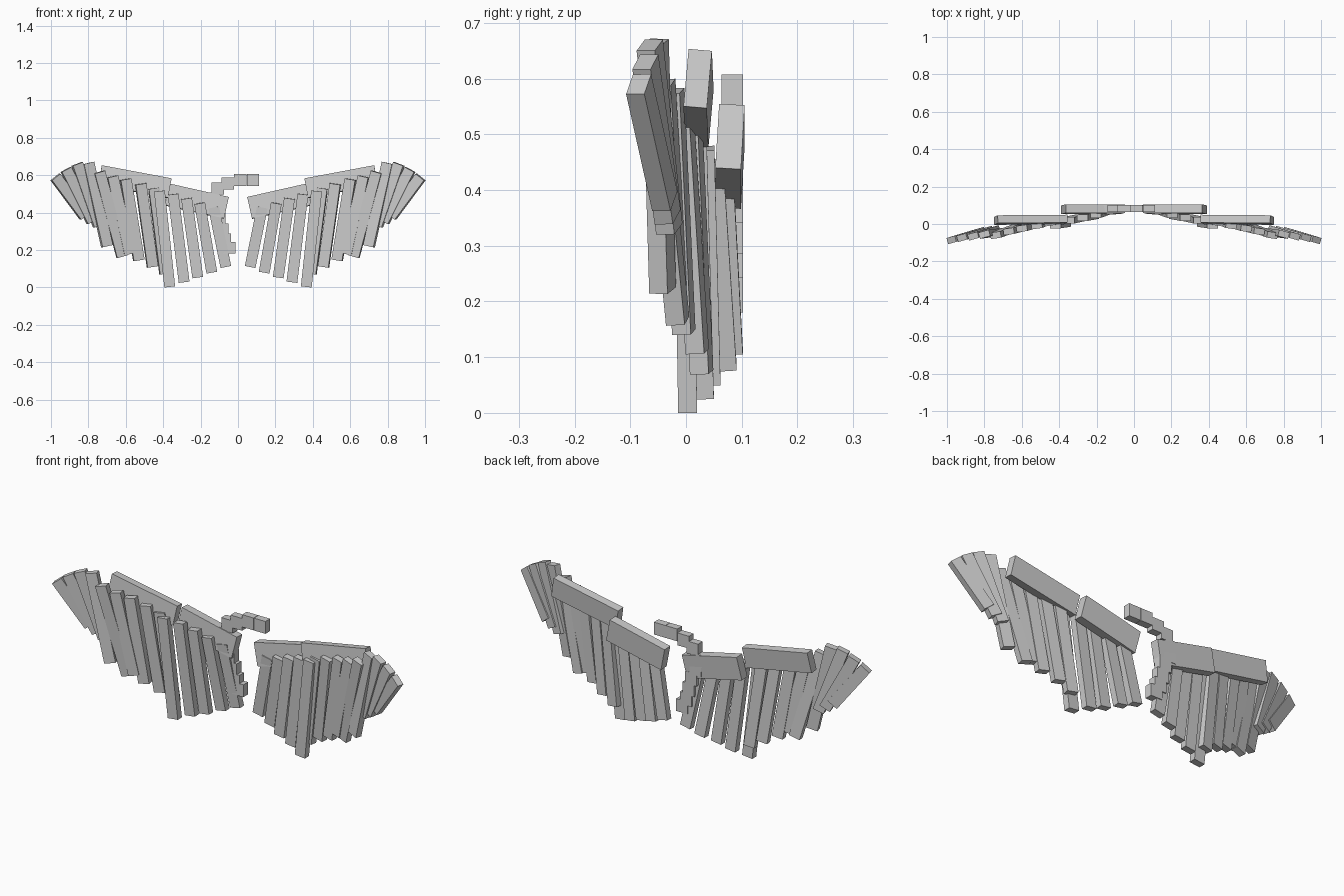
import bpy, bmesh
from mathutils import Vector, Matrix

if "Cube" in bpy.data.objects:
    bpy.data.objects.remove(bpy.data.objects["Cube"], do_unlink=True)

grey = bpy.data.materials.new("plain grey")
grey.use_nodes = True
colour = (0.6, 0.6, 0.6, 1)
grey.diffuse_color = colour
grey.node_tree.nodes["Principled BSDF"].inputs["Base Color"].default_value = colour


def beam(name, start, end, width, thick, facing=(0, 1, 0)):
    """Box running from start to end, its flat side turned towards facing."""
    start, end = Vector(start), Vector(end)
    axis = (end - start).normalized()
    side = Vector(facing).cross(axis).normalized()
    flat = axis.cross(side)
    turn = Matrix((side, flat, axis)).transposed().to_4x4()
    size = Matrix.Diagonal((width, thick, (end - start).length, 1))
    bm = bmesh.new()
    bmesh.ops.create_cube(bm, size=1, matrix=Matrix.Translation((start + end) / 2) @ turn @ size)
    mesh = bpy.data.meshes.new(name)
    bm.to_mesh(mesh)
    bm.free()
    mesh.materials.append(grey)
    bpy.context.collection.objects.link(bpy.data.objects.new(name, mesh))


def both_sides(name, start, end, width, thick, facing=(0, 1, 0)):
    for label, s in (("left", 1), ("right", -1)):
        flip = lambda p: (p[0] * s, p[1], p[2])
        beam(f"{label}_{name}", flip(start), flip(end), width, thick, flip(facing))


# Wing arms
both_sides("inner_arm", (0.062, 0.079, 0.425), (0.377, 0.079, 0.496), 0.118, 0.046, (0, 1, -0.06))
both_sides("outer_arm", (0.365, 0.024, 0.53), (0.738, 0.021, 0.6), 0.105, 0.042, (0, 1, -0.09))

# Feathers: quill tip at the bottom, root at the top
inner = [
    ((0.365, 0.003, 0.003), (0.42, -0.006, 0.515)),
    ((0.288, 0.033, 0.028), (0.347, 0.02, 0.498)),
    ((0.215, 0.045, 0.053), (0.275, 0.034, 0.475)),
    ((0.14, 0.074, 0.08), (0.205, 0.05, 0.45)),
    ((0.065, 0.085, 0.11), (0.13, 0.068, 0.428)),
]
middle = [
    ((0.39, 0.028, 0.073), (0.45, 0.008, 0.53)),
    ((0.457, 0.02, 0.11), (0.52, -0.008, 0.553)),
    ((0.53, -0.004, 0.145), (0.6, -0.024, 0.578)),
    ((0.58, -0.016, 0.178), (0.67, -0.04, 0.593)),
    ((0.62, -0.015, 0.165), (0.74, -0.06, 0.617)),
]
outer = [
    ((0.70, -0.042, 0.22), (0.80, -0.055, 0.665)),
    ((0.745, -0.03, 0.33), (0.86, -0.065, 0.66)),
    ((0.78, -0.033, 0.352), (0.92, -0.073, 0.63)),
    ((0.82, -0.038, 0.38), (0.976, -0.085, 0.59)),
]
for group, feathers, bend in (("inner", inner, 0), ("middle", middle, 0.15), ("outer", outer, 0.28)):
    for i, (tip, root) in enumerate(feathers):
        both_sides(f"{group}_feather_{i + 1}", tip, root, 0.058, 0.034, (bend, 1, 0))

# Curling chain of small blocks between the wings
chain = [(0.08, 0.575), (0.012, 0.575), (-0.055, 0.555), (-0.108, 0.528), (-0.13, 0.475),
         (-0.125, 0.425), (-0.1, 0.37), (-0.085, 0.31), (-0.07, 0.255), (-0.047, 0.212)]
for i, (x, z) in enumerate(chain):
    beam(f"chain_block_{i + 1}", (x, 0.083, z - 0.032), (x, 0.083, z + 0.032), 0.066, 0.038)
